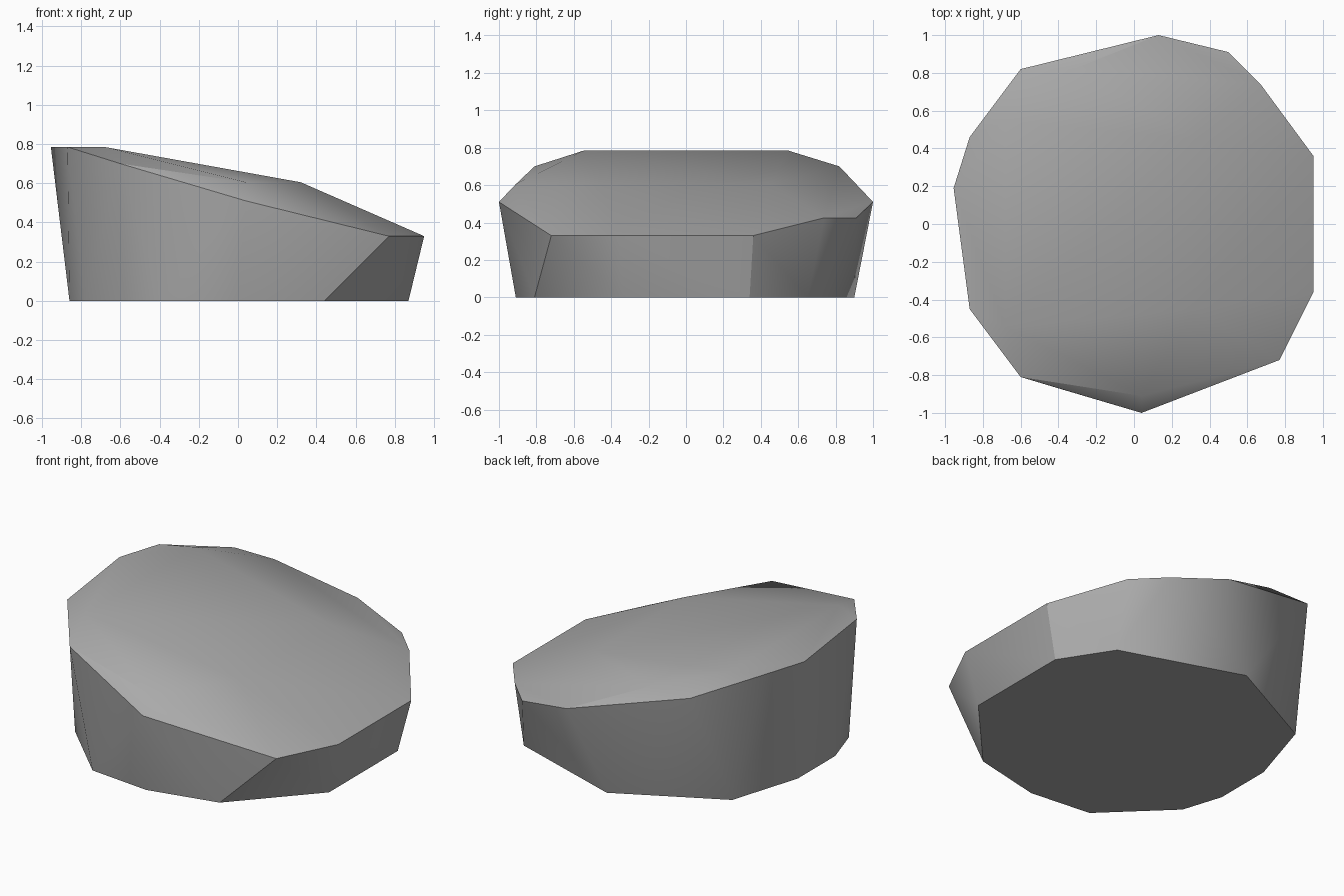
import bpy
import bmesh
import math

cube = bpy.data.objects.get("Cube")
if cube:
    bpy.data.objects.remove(cube, do_unlink=True)

# Plain grey stone
stone = bpy.data.materials.new("stone_grey")
stone.use_nodes = True
grey = (0.4, 0.4, 0.4, 1)
stone.diffuse_color = grey
bsdf = stone.node_tree.nodes["Principled BSDF"]
bsdf.inputs["Base Color"].default_value = grey
bsdf.inputs["Roughness"].default_value = 0.8

# Flared rim, from the low side round to the high side
rim = [
    (.95, -.36, .33), (.95, .36, .33), (.67, .74, .425), (.5, .91, .425),
    (.13, 1, .51), (-.6, .82, .7), (-.87, .46, .785), (-.955, .19, .785),
    (-.87, -.45, .785), (-.6, -.81, .7), (.04, -1, .51), (.77, -.72, .33),
]
# Gently domed sloping top
crown = [(-.68, .545, .785), (-.68, -.545, .785), (-.32, .82, .7),
         (.32, .45, .605), (.32, -.45, .605), (.04, -.91, .605)]
# Narrower flat underside
base = [(.87, -.34), (.87, .34), (.67, .65), (-.08, .9), (-.72, .57),
        (-.86, .12), (-.86, -.25), (-.78, -.5), (-.4, -.87), (0, -.91),
        (.44, -.81)]

# Wrap the three rings in one faceted shell
bm = bmesh.new()
for p in rim + crown + [(x, y, 0) for x, y in base]:
    bm.verts.new(p)
hull = bmesh.ops.convex_hull(bm, input=bm.verts[:])
loose = [v for v in bm.verts if not v.link_faces]
bmesh.ops.delete(bm, geom=loose, context="VERTS")
bmesh.ops.dissolve_limit(bm, angle_limit=math.radians(0.5),
                         verts=bm.verts[:], edges=bm.edges[:])
bmesh.ops.recalc_face_normals(bm, faces=bm.faces[:])
mesh = bpy.data.meshes.new("sloped_rock")
bm.to_mesh(mesh)
bm.free()
mesh.materials.append(stone)

rock = bpy.data.objects.new("sloped_rock", mesh)
bpy.context.collection.objects.link(rock)
bpy.context.view_layer.objects.active = rock
rock.select_set(True)
bpy.ops.object.shade_smooth_by_angle(angle=math.radians(30))
